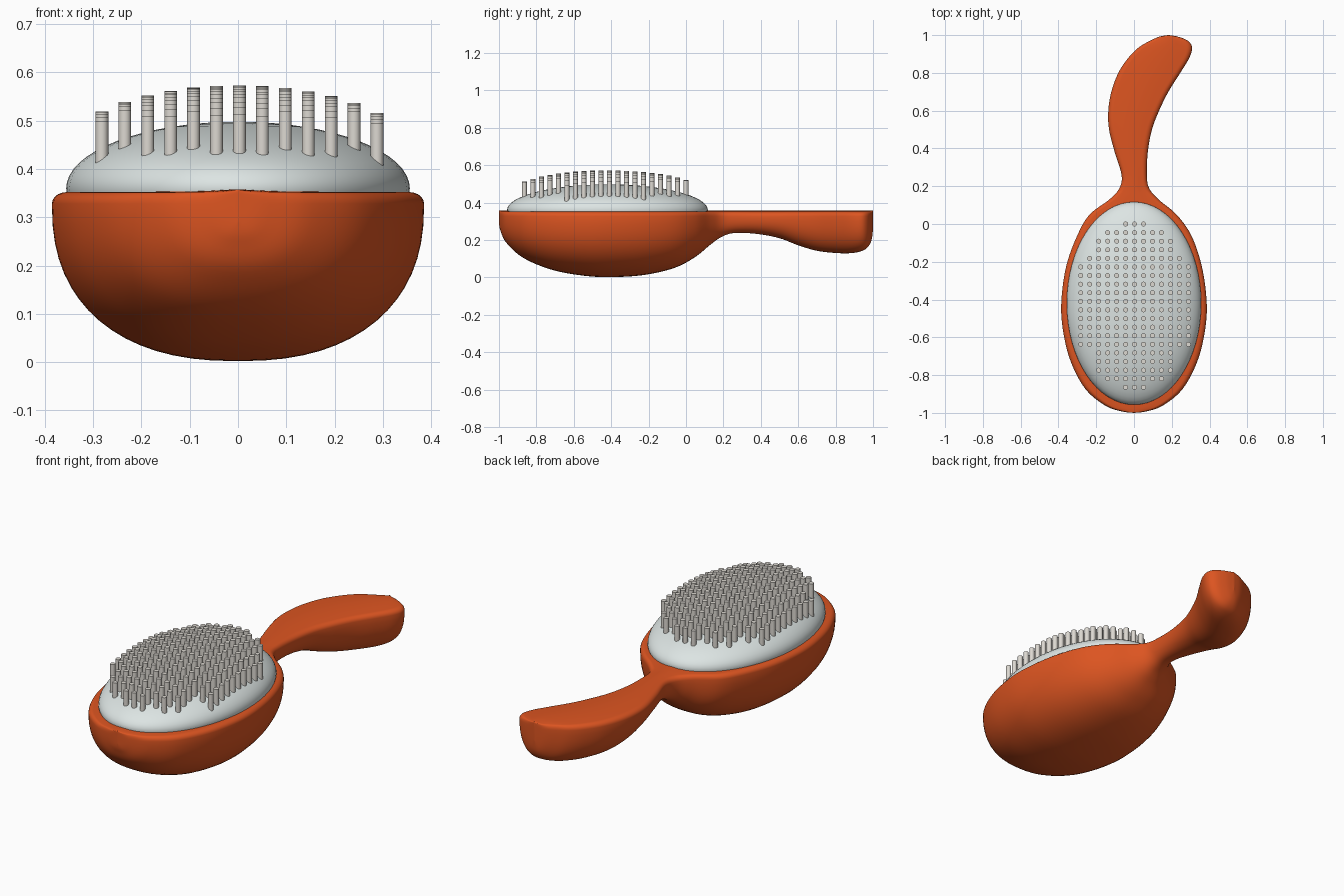
import bpy, bmesh, math

if "Cube" in bpy.data.objects:
    bpy.data.objects.remove(bpy.data.objects["Cube"])

TOP = 0.36


def material(name, color):
    m = bpy.data.materials.new(name)
    m.diffuse_color = color
    m.use_nodes = True
    m.node_tree.nodes["Principled BSDF"].inputs["Base Color"].default_value = m.diffuse_color
    return m


def make_object(name, bm, mat, angle):
    mesh = bpy.data.meshes.new(name)
    bm.to_mesh(mesh)
    bm.free()
    ob = bpy.data.objects.new(name, mesh)
    bpy.context.collection.objects.link(ob)
    mesh.materials.append(mat)
    bpy.ops.object.select_all(action='DESELECT')
    ob.select_set(True)
    bpy.context.view_layer.objects.active = ob
    bpy.ops.object.shade_smooth_by_angle(angle=math.radians(angle))
    return ob


def catmull(p, q, r, s, t):
    return [0.5 * (2 * b + (c - a) * t + (2 * a - 5 * b + 4 * c - d) * t * t
                   + (3 * b - a - 3 * c + d) * t ** 3) for a, b, c, d in zip(p, q, r, s)]


orange = material("orange", (0.72, 0.09, 0.015, 1))
pale = material("pale_grey", (0.72, 0.78, 0.77, 1))
ivory = material("ivory", (0.72, 0.69, 0.64, 1))

# Body stations: y, left x, right x, underside z
rows = [
    (-1.0, 0, 0, 0.29), (-0.992, -0.065, 0.065, 0.25), (-0.96, -0.155, 0.155, 0.185),
    (-0.87, -0.26, 0.26, 0.105), (-0.72, -0.338, 0.338, 0.042), (-0.55, -0.378, 0.378, 0.01),
    (-0.4, -0.384, 0.384, 0.002), (-0.22, -0.358, 0.358, 0.014), (-0.06, -0.3, 0.303, 0.052),
    (0.05, -0.235, 0.225, 0.11), (0.13, -0.13, 0.13, 0.175), (0.19, -0.077, 0.08, 0.217),
    (0.26, -0.066, 0.068, 0.238), (0.38, -0.102, 0.073, 0.233), (0.5, -0.132, 0.095, 0.21),
    (0.6, -0.136, 0.133, 0.172), (0.7, -0.12, 0.182, 0.143), (0.8, -0.083, 0.245, 0.131),
    (0.88, -0.03, 0.293, 0.13), (0.935, 0.025, 0.307, 0.14), (0.97, 0.085, 0.285, 0.16),
    (0.992, 0.135, 0.232, 0.2), (1.0, 0.18, 0.185, 0.26),
]


def section(y, xl, xr, zb):
    c, a = (xl + xr) / 2, max((xr - xl) / 2, 0.0)
    rx, rz = min(0.03, a * 0.35), 0.024
    zc = TOP - rz - 0.008
    pts = []
    for i in range(33):                      # rounded underside
        t = math.pi * i / 32
        u, v = math.cos(t), math.sin(t)
        pts.append((c - math.copysign(abs(u) ** 0.85, u) * a, y, zc - (zc - zb) * v ** 0.85))
    arc = [math.pi / 2 * i / 5 for i in range(1, 6)]
    for t in arc:                            # right rim
        pts.append((c + a - rx + rx * math.cos(t), y, zc + rz * math.sin(t)))
    for f in (0.5, 0, -0.5):                 # slightly crowned top
        pts.append((c + f * (a - rx), y, TOP - 0.008 * f * f * 4 * 0.5 - 0.002))
    for t in reversed(arc):                  # left rim
        pts.append((c - a + rx - rx * math.cos(t), y, zc + rz * math.sin(t)))
    return pts


# Body: head and curved handle as one loft
bm = bmesh.new()
loops = []
last = len(rows) - 1
for i in range(last):
    ctrl = [rows[max(0, min(last, i + k))] for k in (-1, 0, 1, 2)]
    for j in range(6):
        loops.append(section(*catmull(*ctrl, j / 6)))
loops.append(section(*rows[-1]))
rings = [[bm.verts.new(p) for p in l] for l in loops]
n = len(rings[0])
for r0, r1 in zip(rings, rings[1:]):
    for i in range(n):
        bm.faces.new((r0[i], r0[(i + 1) % n], r1[(i + 1) % n], r1[i]))
bm.faces.new(rings[0])
bm.faces.new(rings[-1])
bmesh.ops.remove_doubles(bm, verts=bm.verts, dist=0.0003)
bmesh.ops.recalc_face_normals(bm, faces=bm.faces)
make_object("brush_body", bm, orange, 60)

# Cushion: flattened dome sunk in the head
CY, SX, SY, SZ = -0.42, 0.356, 0.537, 0.138
bm = bmesh.new()
bmesh.ops.create_uvsphere(bm, u_segments=64, v_segments=32, radius=1)
for v in bm.verts:
    v.co = (v.co.x * SX, CY + v.co.y * SY, TOP + v.co.z * SZ)
make_object("cushion", bm, pale, 60)


def dome(x, y):
    return TOP + SZ * math.sqrt(max(0, 1 - (x / SX) ** 2 - ((y - CY) / SY) ** 2))


# Bristles: first and last row filled in each column, by distance from centre
spans = [(0, 19), (0, 19), (1, 18), (1, 18), (2, 17), (4, 14), (5, 14)]
bm = bmesh.new()
for col in range(-6, 7):
    lo, hi = spans[abs(col)]
    for row in range(lo, hi + 1):
        x, y = 0.003 + col * 0.0475, -0.0455 * row
        z = dome(x, y)
        new = bmesh.ops.create_cone(bm, cap_ends=True, segments=12, radius1=0.0132,
                                    radius2=0.0132, depth=0.115)["verts"]
        bmesh.ops.translate(bm, verts=new, vec=(x, y, z + 0.0175))
make_object("bristles", bm, ivory, 40)
